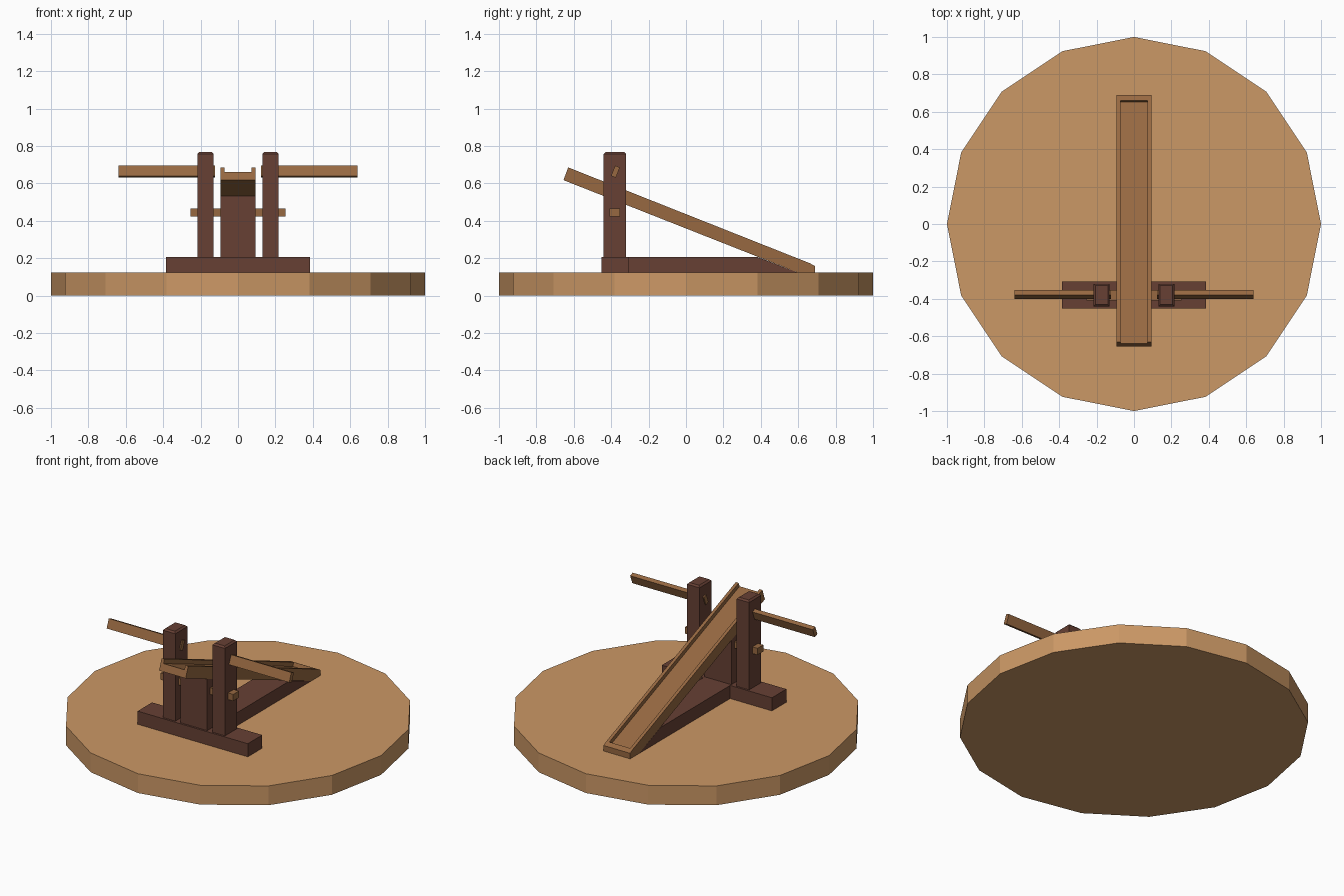
import bpy, bmesh, math
from mathutils import Matrix

if "Cube" in bpy.data.objects:
    bpy.data.objects.remove(bpy.data.objects["Cube"])


def material(name, rgb):
    m = bpy.data.materials.new(name)
    m.diffuse_color = (*rgb, 1)
    m.use_nodes = True
    m.node_tree.nodes["Principled BSDF"].inputs["Base Color"].default_value = m.diffuse_color
    return m


PALE = material("pale wood", (0.60, 0.315, 0.132))
MID = material("mid brown wood", (0.31, 0.14, 0.053))
DARK = material("dark red wood", (0.135, 0.051, 0.034))


def finish(name, bm, mat):
    bmesh.ops.recalc_face_normals(bm, faces=bm.faces)
    me = bpy.data.meshes.new(name)
    bm.to_mesh(me)
    bm.free()
    me.materials.append(mat)
    ob = bpy.data.objects.new(name, me)
    bpy.context.collection.objects.link(ob)
    return ob


def prism(name, profile, half_width, mat):
    """Side profile of (y, z) points, extruded across x."""
    bm = bmesh.new()
    face = bm.faces.new([bm.verts.new((-half_width, y, z)) for y, z in profile])
    ext = bmesh.ops.extrude_face_region(bm, geom=[face])["geom"]
    moved = [v for v in ext if isinstance(v, bmesh.types.BMVert)]
    bmesh.ops.translate(bm, verts=moved, vec=(2 * half_width, 0, 0))
    return finish(name, bm, mat)


def box(name, lo, hi, mat, tilt=0, top_bevel=0):
    size = [b - a for a, b in zip(lo, hi)]
    mid = [(a + b) / 2 for a, b in zip(lo, hi)]
    bm = bmesh.new()
    bmesh.ops.create_cube(bm, size=1, matrix=Matrix.Translation(mid)
                          @ Matrix.Rotation(tilt, 4, 'X') @ Matrix.Diagonal((*size, 1)))
    if top_bevel:
        edges = [e for e in bm.edges if all(v.co.z > mid[2] for v in e.verts)]
        bmesh.ops.bevel(bm, geom=edges, offset=top_bevel, segments=1, affect='EDGES')
    return finish(name, bm, mat)


# round sixteen-sided base
bm = bmesh.new()
bmesh.ops.create_cone(bm, cap_ends=True, segments=16, radius1=1, radius2=1, depth=0.122,
                      matrix=Matrix.Translation((0, 0, 0.061)))
finish("base_disc", bm, PALE)

# T-shaped ground frame
box("cross_beam", (-0.385, -0.452, 0.122), (0.385, -0.308, 0.205), DARK)
prism("long_beam", [(-0.308, 0.122), (-0.308, 0.205), (0.385, 0.205), (0.6, 0.122)], 0.093, DARK)

# centre post under the sloping trough
prism("centre_post", [(-0.44, 0.205), (-0.44, 0.532), (-0.32, 0.485), (-0.32, 0.205)], 0.093, DARK)

# sloping trough with a cut channel
trough = prism("trough", [(-0.655, 0.617), (-0.63, 0.685), (0.664, 0.172), (0.69, 0.157),
                          (0.69, 0.122), (0.6, 0.122)], 0.093, MID)
cutter = prism("channel_cutter", [(-0.7, 0.6845), (0.652, 0.149), (0.69, 0.249), (-0.7, 0.8)],
               0.073, MID)
cutter.hide_render = True
mod = trough.modifiers.new("channel", 'BOOLEAN')
mod.operation = 'DIFFERENCE'
mod.solver = 'EXACT'
mod.object = cutter
bpy.context.view_layer.objects.active = trough
bpy.ops.object.modifier_apply(modifier="channel")
bpy.data.objects.remove(cutter)

# uprights and bow arms on both sides
for side, s in (("left", -1), ("right", 1)):
    def span(a, b):
        return sorted((s * a, s * b))
    x0, x1 = span(0.13, 0.217)
    box(side + "_upright", (x0, -0.44, 0.205), (x1, -0.32, 0.767), DARK, top_bevel=0.01)
    x0, x1 = span(0.123, 0.638)
    box(side + "_bow_arm", (x0, -0.3905, 0.633), (x1, -0.3635, 0.692), MID,
        tilt=-math.radians(21.5))

# peg through the posts
box("cross_peg", (-0.253, -0.41, 0.423), (0.253, -0.352, 0.465), MID)
